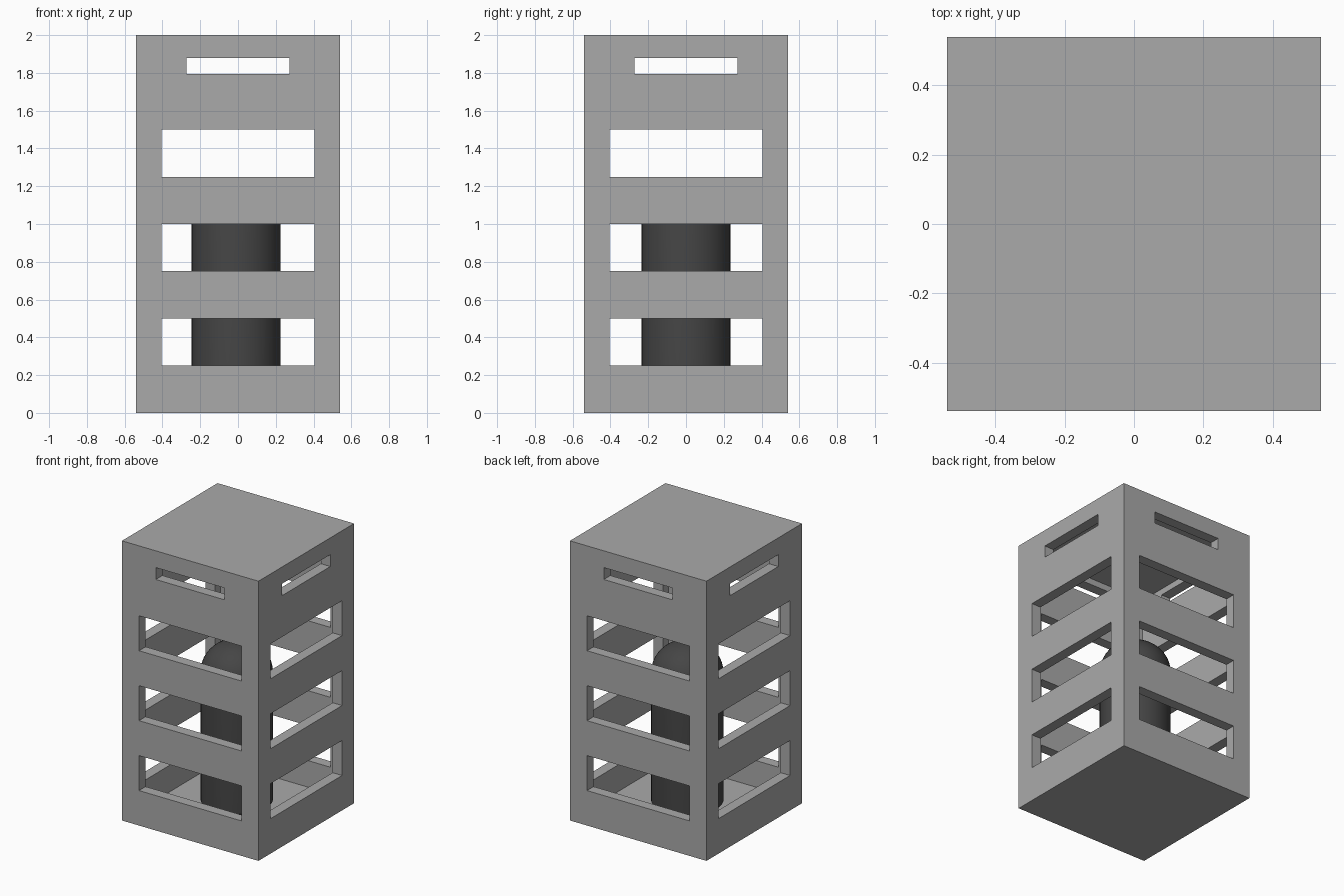
import bpy, bmesh, math

if "Cube" in bpy.data.objects:
    bpy.data.objects.remove(bpy.data.objects["Cube"])

HALF, HEIGHT, WALL, FLOOR = 0.54, 2.0, 0.075, 0.06


def material(name, value):
    m = bpy.data.materials.new(name)
    m.diffuse_color = (value, value, value, 1)
    m.use_nodes = True
    m.node_tree.nodes["Principled BSDF"].inputs["Base Color"].default_value = m.diffuse_color
    return m


grey = material("light grey metal", 0.40)
dark = material("dark grey tank", 0.06)


def link(bm, name, mat):
    me = bpy.data.meshes.new(name)
    bmesh.ops.recalc_face_normals(bm, faces=bm.faces)
    bm.to_mesh(me)
    bm.free()
    me.materials.append(mat)
    ob = bpy.data.objects.new(name, me)
    bpy.context.collection.objects.link(ob)
    return ob


def box(name, hx, hy, z0, z1, mat):
    bm = bmesh.new()
    bmesh.ops.create_cube(bm, size=1)
    for v in bm.verts:
        v.co = (v.co.x * 2 * hx, v.co.y * 2 * hy, z1 if v.co.z > 0 else z0)
    return link(bm, name, mat)


def cut(target, cutter):
    cutter.hide_render = True
    mod = target.modifiers.new("cut", 'BOOLEAN')
    mod.operation = 'DIFFERENCE'
    mod.solver = 'EXACT'
    mod.object = cutter
    bpy.context.view_layer.objects.active = target
    bpy.ops.object.modifier_apply(modifier=mod.name)
    bpy.data.objects.remove(cutter, do_unlink=True)


# Hollow cage with three windows and a handle slot on every side
cage = box("cage", HALF, HALF, 0, HEIGHT, grey)
cut(cage, box("cavity", HALF - WALL, HALF - WALL, FLOOR, HEIGHT - WALL, grey))
for hw, z0, z1 in [(0.405, 0.25, 0.5), (0.405, 0.75, 1.0),
                   (0.405, 1.25, 1.5), (0.272, 1.795, 1.88)]:
    cut(cage, box("cutter_x", 0.8, hw, z0, z1, grey))
    cut(cage, box("cutter_y", hw, 0.8, z0, z1, grey))

# Round tank with a small bottom bevel and a domed top, standing on the floor
R, DOME_Z, DOME_H = 0.235, 1.0, 0.215
profile = [(0, FLOOR), (R - 0.03, FLOOR), (R, FLOOR + 0.03)]
profile += [(R * math.cos(a), DOME_Z + DOME_H * math.sin(a))
            for a in (math.pi / 2 * i / 12 for i in range(12))]
profile.append((0, DOME_Z + DOME_H))
bm = bmesh.new()
verts = [bm.verts.new((r, 0, z)) for r, z in profile]
edges = [bm.edges.new(p) for p in zip(verts, verts[1:])]
bmesh.ops.spin(bm, geom=verts + edges, cent=(0, 0, 0), axis=(0, 0, 1),
               angle=2 * math.pi, steps=48, use_duplicate=False)
bmesh.ops.remove_doubles(bm, verts=bm.verts, dist=1e-4)
tank = link(bm, "tank", dark)
tank.location.x = -0.01
bpy.ops.object.select_all(action='DESELECT')
tank.select_set(True)
bpy.context.view_layer.objects.active = tank
bpy.ops.object.shade_smooth_by_angle(angle=math.radians(35))
